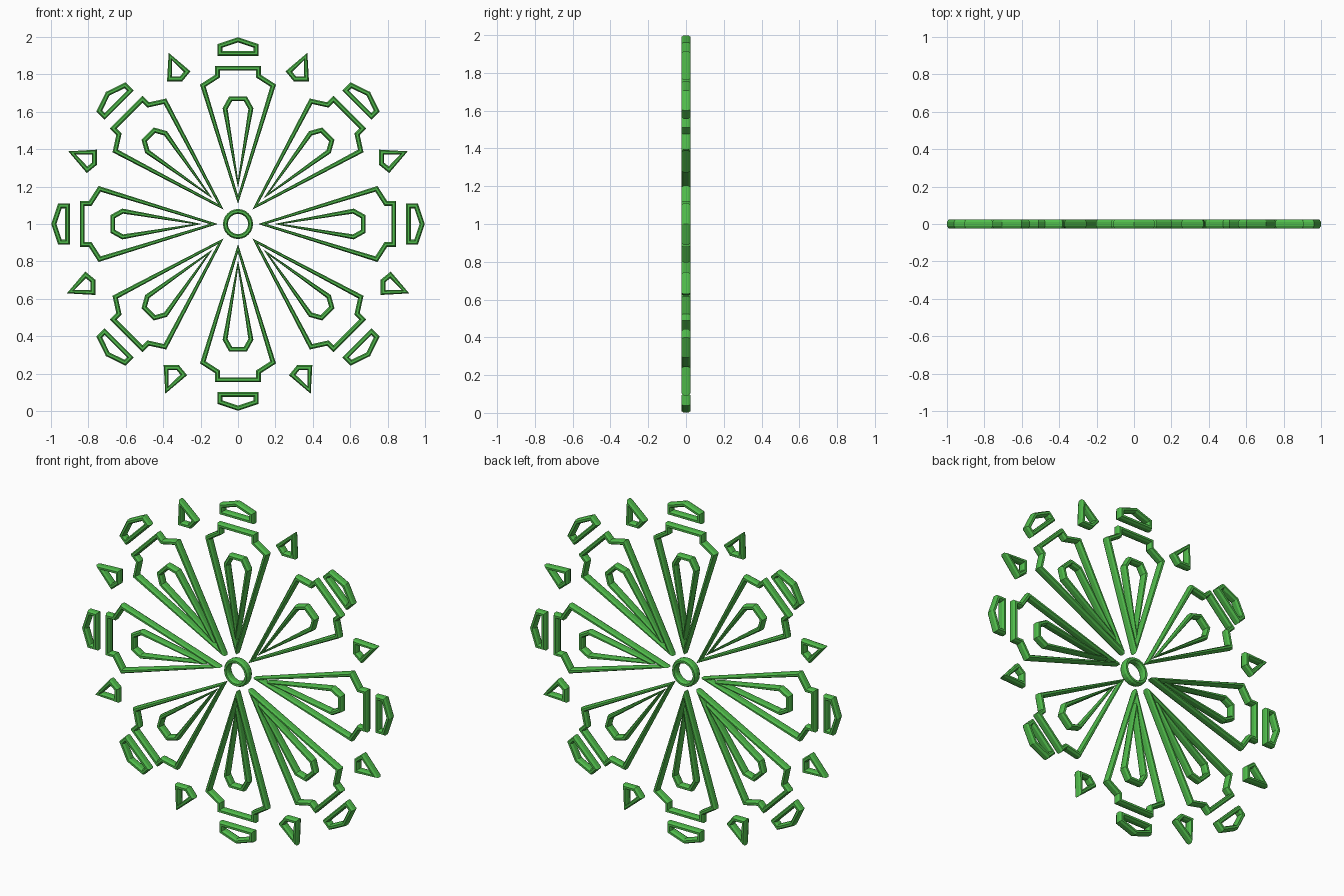
import bpy, bmesh, math
from mathutils import Vector

if "Cube" in bpy.data.objects:
    bpy.data.objects.remove(bpy.data.objects["Cube"])

green = bpy.data.materials.new("green")
green.diffuse_color = (0.08, 0.5, 0.07, 1)
green.use_nodes = True
green.node_tree.nodes["Principled BSDF"].inputs["Base Color"].default_value = green.diffuse_color

# tube cross-section: (in-plane offset, depth)
SECTION = [(0.013, -0.012), (0.013, 0.012), (0.006, 0.024), (-0.006, 0.024),
           (-0.013, 0.012), (-0.013, -0.012), (-0.006, -0.024), (0.006, -0.024)]
CENTRE_Z = 1.0


def outline(name, points):
    """Sweep the section round a closed outline in the XZ plane, with mitred corners."""
    pts = [Vector(p) for p in points]
    n = len(pts)
    bm = bmesh.new()
    rings = []
    for i, p in enumerate(pts):
        a = (p - pts[i - 1]).normalized()
        b = (pts[(i + 1) % n] - p).normalized()
        na, nb = Vector((a.y, -a.x)), Vector((b.y, -b.x))
        m = (na + nb).normalized()
        m *= min(1 / max(m.dot(na), 0.01), 1.7)
        rings.append([bm.verts.new((p.x + m.x * w, d, CENTRE_Z + p.y + m.y * w))
                      for w, d in SECTION])
    k = len(SECTION)
    for i in range(n):
        r, s = rings[i], rings[(i + 1) % n]
        for j in range(k):
            bm.faces.new((r[j], r[(j + 1) % k], s[(j + 1) % k], s[j]))
    bmesh.ops.recalc_face_normals(bm, faces=bm.faces[:])
    me = bpy.data.meshes.new(name)
    bm.to_mesh(me)
    bm.free()
    me.materials.append(green)
    ob = bpy.data.objects.new(name, me)
    bpy.context.collection.objects.link(ob)
    return ob


def turn(points, ang):
    c, s = math.cos(ang), math.sin(ang)
    return [(x * c - z * s, x * s + z * c) for x, z in points]


def symmetric(half):
    """Complete a half outline by mirroring in x (points on the axis stay single)."""
    return half + [(-x, z) for x, z in reversed(half) if x > 0]


# eight petals, each with an inner drop and an outer cap
petal = symmetric([(0, 0.13), (0.188, 0.74), (0.11, 0.79), (0.11, 0.833)])
drop = symmetric([(0, 0.215), (0.069, 0.617), (0.039, 0.67)])
cap = [(0, 0.985), (0.097, 0.952), (0.097, 0.911), (-0.097, 0.911), (-0.097, 0.952)]
for i in range(8):
    ang = i * math.pi / 4
    outline(f"petal_{i}", turn(petal, ang))
    outline(f"petal_inset_{i}", turn(drop, ang))
    outline(f"petal_cap_{i}", turn(cap, ang))

# small wedges in the gaps between the caps
wedge = [(0.362, 0.895), (0.272, 0.815), (0.304, 0.776), (0.366, 0.776)]
shifted = [(x + 0.018, z - 0.008) for x, z in wedge]
for side, sx in (("left", -1), ("right", 1)):
    outline(f"wedge_top_{side}", [(sx * x, z) for x, z in wedge])
    outline(f"wedge_bottom_{side}", [(sx * x, -z) for x, z in shifted])
    outline(f"wedge_upper_{side}", [(sx * z, x) for x, z in shifted])
    outline(f"wedge_lower_{side}", [(sx * z, -x) for x, z in wedge])

# hub ring
outline("hub_ring", [(0.067 * math.cos(i * math.tau / 24), 0.067 * math.sin(i * math.tau / 24))
                     for i in range(24)])
